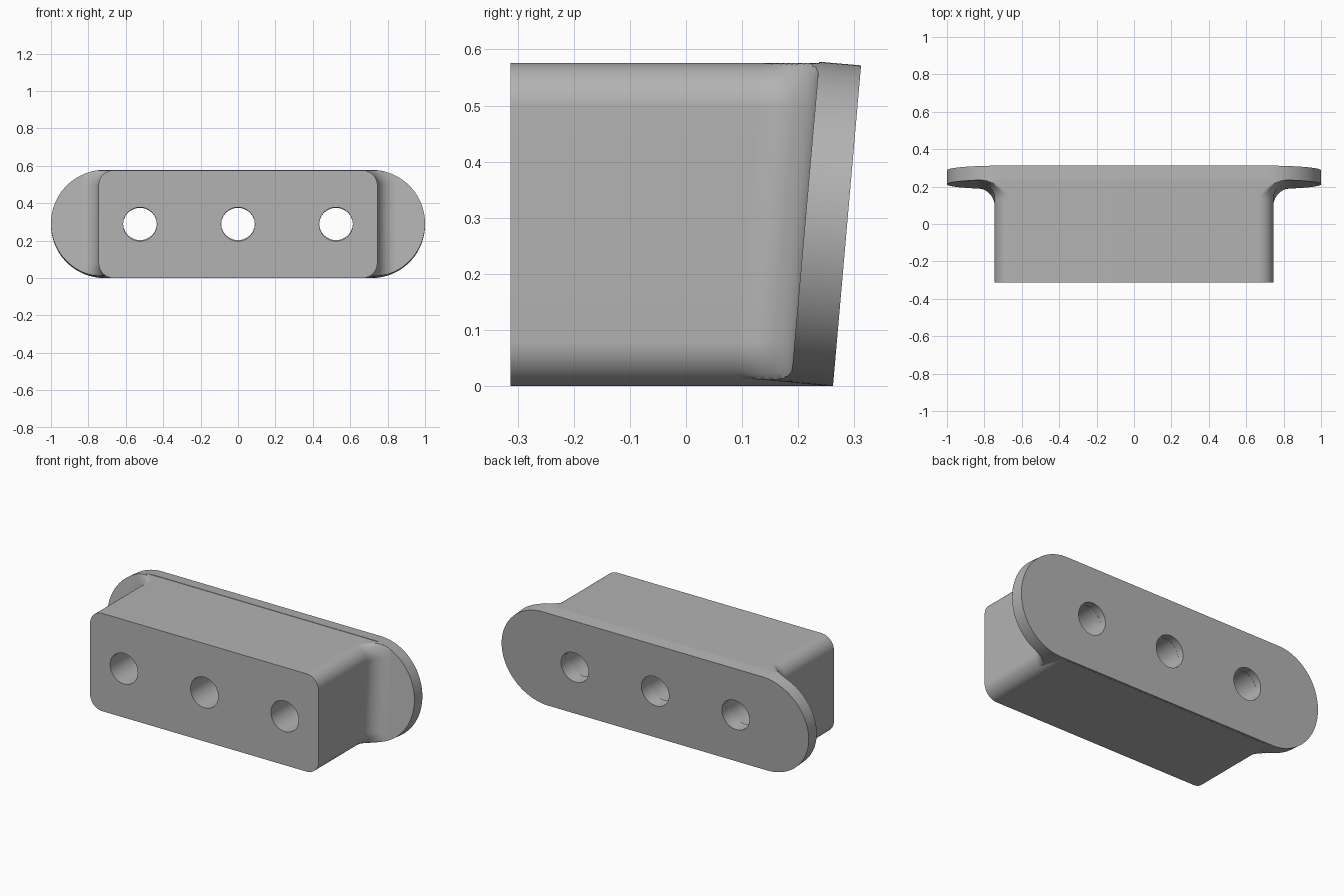
import bpy, bmesh, math
from mathutils import Matrix, Vector

cube = bpy.data.objects.get("Cube")
if cube:
    bpy.data.objects.remove(cube, do_unlink=True)

HALF_W, HEIGHT, CORNER = 0.745, 0.576, 0.08      # block section
MID = HEIGHT / 2
TILT = math.radians(5)
R_END, THICK = 0.287, 0.075                      # rounded-end flange
FILLET = 0.1
HOLE_R, HOLE_X = 0.09, (-0.524, 0, 0.524)
FLANGE = Matrix.Translation((0, 0.2496, 0.289)) @ Matrix.Rotation(-TILT, 4, 'X')
TO_FLANGE = FLANGE.inverted()

grey = bpy.data.materials.new("plain_grey")
grey.use_nodes = True
grey.diffuse_color = (0.45, 0.45, 0.45, 1)
grey.node_tree.nodes["Principled BSDF"].inputs["Base Color"].default_value = (0.45, 0.45, 0.45, 1)


def rounded_rect(half_w, half_h, r, steps=16):
    """Outline of (x, z) points centred on the origin, without repeats."""
    pts = []
    for q, (sx, sz) in enumerate(((1, 1), (-1, 1), (-1, -1), (1, -1))):
        for i in range(steps + 1):
            a = (q + i / steps) * math.pi / 2
            p = Vector((sx * (half_w - r) + r * math.cos(a),
                        sz * (half_h - r) + r * math.sin(a)))
            if all((p - old).length > 1e-5 for old in pts[:1] + pts[-1:]):
                pts.append(p)
    return pts


def hole_outlines():
    return [[(x + HOLE_R * math.cos(i * math.tau / 48),
              HOLE_R * math.sin(i * math.tau / 48)) for i in range(48)] for x in HOLE_X]


def solid(name, loops, holes):
    """Closed skin through the loops, pierced by tunnels given as (start, end) rings."""
    bm = bmesh.new()

    def skin(rings):
        rows = [[bm.verts.new(p) for p in ring] for ring in rings]
        n = len(rows[0])
        for a, b in zip(rows, rows[1:]):
            for i in range(n):
                bm.faces.new((a[i], a[(i + 1) % n], b[(i + 1) % n], b[i]))
        return [[bm.edges.get((row[i], row[(i + 1) % n])) for i in range(n)]
                for row in (rows[0], rows[-1])]

    ends = [skin(rings) for rings in [loops] + holes]
    for side in (0, 1):
        edges = [e for pair in ends for e in pair[side]]
        bmesh.ops.triangle_fill(bm, edges=edges, use_beauty=True, normal=(0, -1, 0))
    bmesh.ops.recalc_face_normals(bm, faces=bm.faces)
    mesh = bpy.data.meshes.new(name)
    bm.to_mesh(mesh)
    bm.free()
    mesh.materials.append(grey)
    obj = bpy.data.objects.new(name, mesh)
    bpy.context.collection.objects.link(obj)
    obj.select_set(True)
    bpy.context.view_layer.objects.active = obj


def drilled_prism(name, outline, y0, y1, matrix):
    def ring(pts, y):
        return [matrix @ Vector((x, y, z)) for x, z in pts]
    solid(name, [ring(outline, y0), ring(outline, y1)],
          [(ring(h, y0), ring(h, y1)) for h in hole_outlines()])


def on_slope(x, z, s):
    """Point at distance s in front of the flange's front face."""
    return Vector((x, 0.187 + z * math.tan(TILT) - s, z))


def flare_point(x, z, s):
    """Point of the fillet, kept within the block height and flange outline."""
    z = min(max(z + MID, 0.0005), HEIGHT - 0.0005)
    p = TO_FLANGE @ on_slope(x, z, s)
    over = max(0, abs(x) - (1 - R_END))
    limit = math.sqrt(R_END ** 2 - over ** 2) - 0.0005
    p.z = min(max(p.z, -limit), limit)
    return FLANGE @ p


bpy.ops.object.select_all(action='DESELECT')

# Block with rounded long edges
drilled_prism("mounting_block", rounded_rect(HALF_W, MID, CORNER), -0.313, 0.25,
              Matrix.Translation((0, 0, MID)))

# Fillet flaring from the block onto the tilted flange
sections = []
for i in range(17):
    a = i / 16 * math.pi / 2
    sections.append((FILLET * (1 - math.sin(a)), FILLET * (1 - math.cos(a))))
sections.append((-0.02, FILLET))
flare_loops = [[flare_point(x, z, s) for x, z in
                rounded_rect(HALF_W + d, MID + d, CORNER + d)] for s, d in sections]
flare_holes = [[[on_slope(x, z + MID, s) for x, z in h] for s in (FILLET, -0.02)]
               for h in hole_outlines()]
solid("flare", flare_loops, flare_holes)

# Tilted flange with rounded ends
drilled_prism("flange", rounded_rect(1, R_END, R_END, 32), -THICK / 2, THICK / 2, FLANGE)

bpy.ops.object.shade_smooth_by_angle(angle=math.radians(30))
